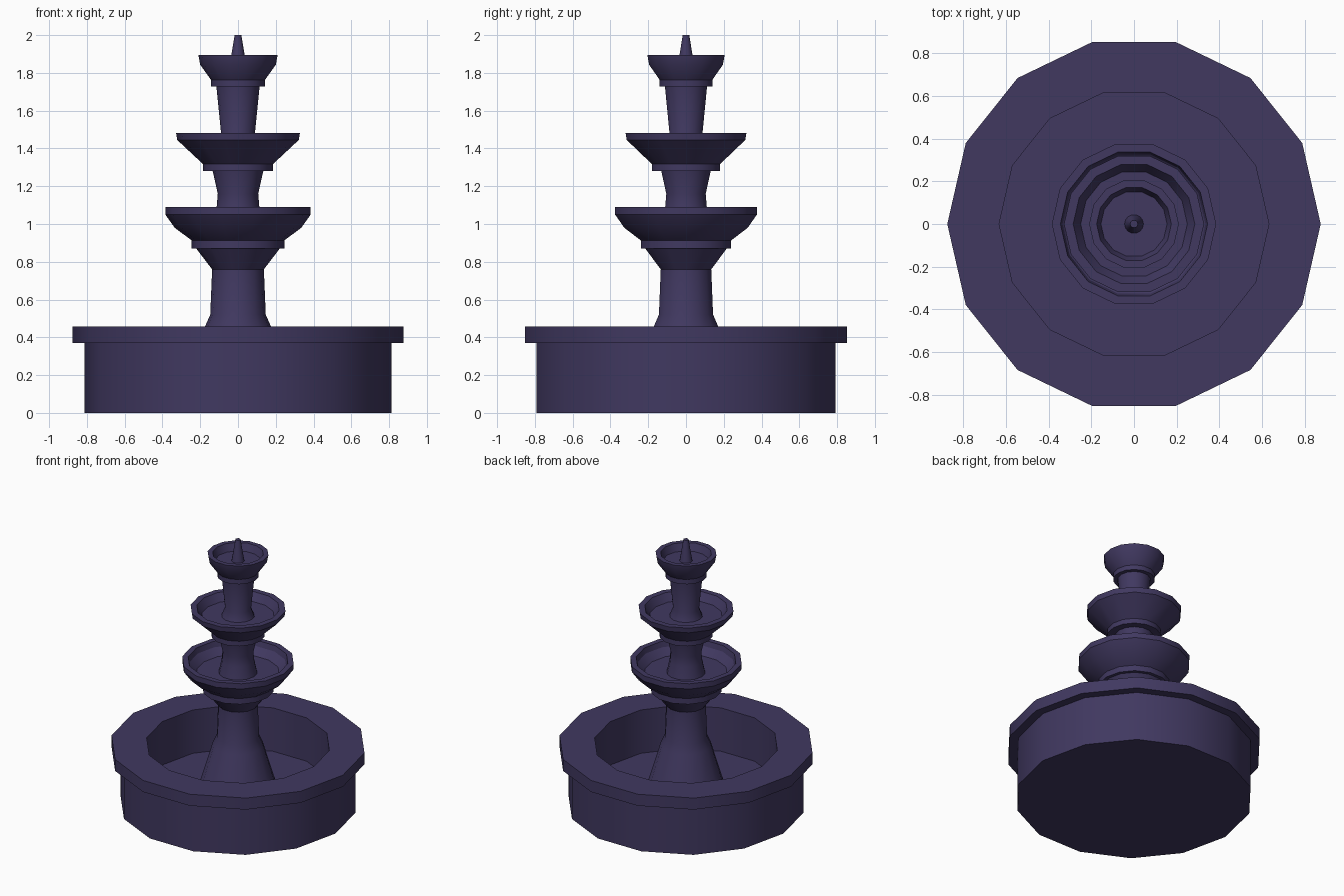
import bpy
import bmesh
from math import radians, cos, sin, tau

SIDES = 14

cube = bpy.data.objects.get("Cube")
if cube:
    bpy.data.objects.remove(cube)

stone = bpy.data.materials.new("dark violet stone")
stone.use_nodes = True
colour = (0.052, 0.040, 0.118, 1)
stone.diffuse_color = colour
stone.node_tree.nodes["Principled BSDF"].inputs["Base Color"].default_value = colour


def lathe(name, profile):
    """Turn a (radius, height) profile round z and cap both of its ends."""
    bm = bmesh.new()
    rings = [[bm.verts.new((r * cos(tau * i / SIDES), r * sin(tau * i / SIDES), z))
              for i in range(SIDES)] for r, z in profile]
    for low, high in zip(rings, rings[1:]):
        for i in range(SIDES):
            j = (i + 1) % SIDES
            bm.faces.new((low[i], low[j], high[j], high[i]))
    bm.faces.new(rings[0][::-1])
    bm.faces.new(rings[-1])
    mesh = bpy.data.meshes.new(name)
    bm.to_mesh(mesh)
    bm.free()
    mesh.materials.append(stone)
    obj = bpy.data.objects.new(name, mesh)
    bpy.context.collection.objects.link(obj)
    bpy.ops.object.select_all(action='DESELECT')
    bpy.context.view_layer.objects.active = obj
    obj.select_set(True)
    bpy.ops.object.shade_smooth_by_angle(angle=radians(30))
    return obj


# Ground basin with an overhanging rim and a sunken floor
lathe("basin", [(0.812, 0), (0.812, 0.37), (0.875, 0.37), (0.875, 0.457),
                (0.632, 0.457), (0.632, 0.13)])

# Pillars, each standing on the floor of the bowl below it
lathe("lower_pillar", [(0.28, 0.125), (0.257, 0.18), (0.175, 0.457), (0.147, 0.52),
                       (0.137, 0.76), (0.225, 0.875)])
lathe("middle_pillar", [(0.135, 0.99), (0.113, 1.09), (0.107, 1.16), (0.135, 1.285)])
lathe("upper_pillar", [(0.115, 1.42), (0.09, 1.485), (0.115, 1.735)])

# Bowls: collar, flared outside, flat lip, hollow inside
lathe("lower_bowl", [(0.245, 0.87), (0.245, 0.913), (0.335, 0.98), (0.385, 1.05),
                     (0.385, 1.09), (0.345, 1.09), (0.335, 1.05), (0.285, 1.0)])
lathe("middle_bowl", [(0.185, 1.28), (0.185, 1.317), (0.322, 1.445), (0.328, 1.483),
                      (0.285, 1.483), (0.25, 1.425)])
lathe("upper_bowl", [(0.143, 1.727), (0.143, 1.763), (0.2, 1.843), (0.21, 1.895),
                     (0.175, 1.895), (0.155, 1.84)])

# Spout at the top
lathe("spout", [(0.045, 1.835), (0.035, 1.895), (0.018, 2.0)])
